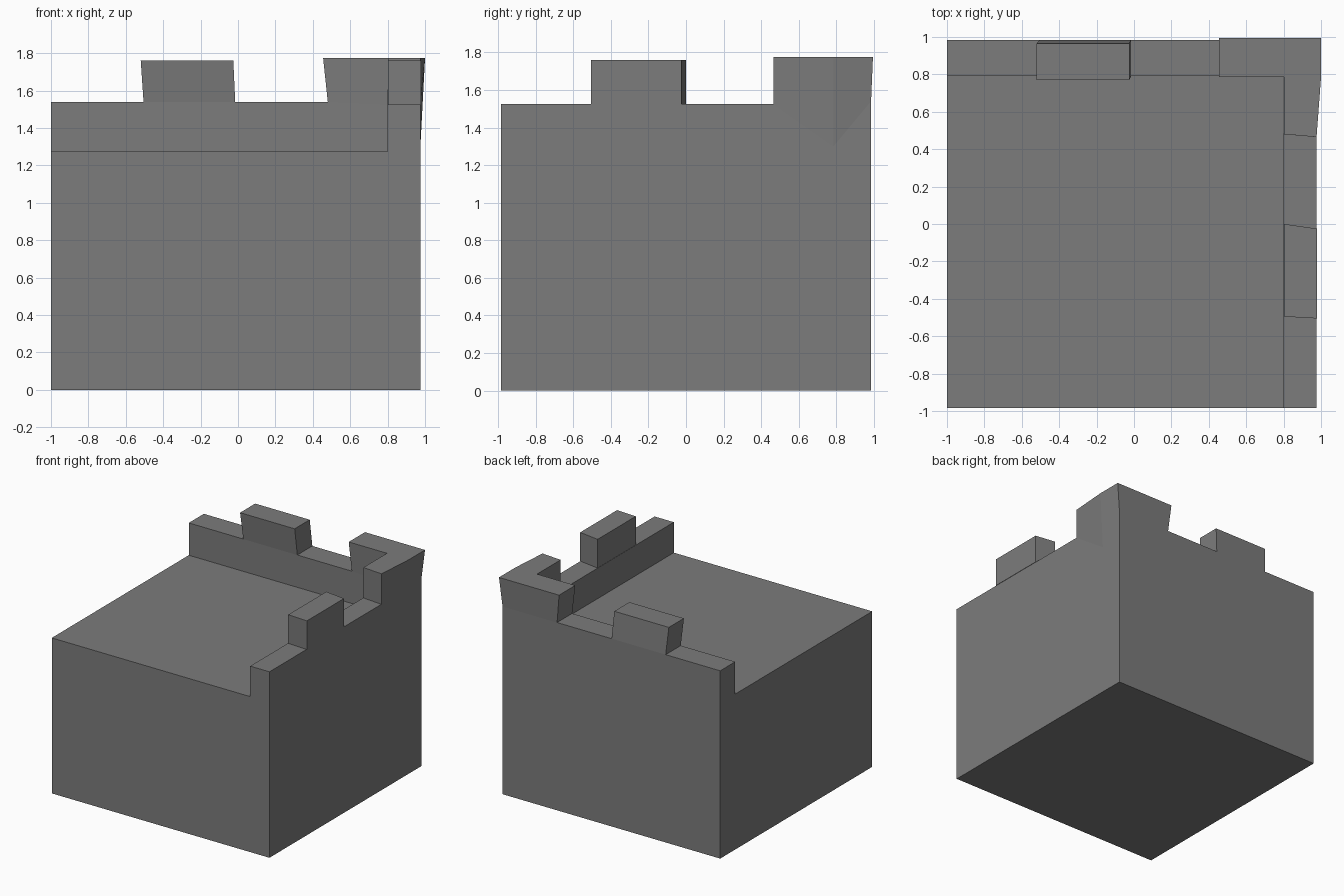
import bpy

if "Cube" in bpy.data.objects:
    bpy.data.objects.remove(bpy.data.objects["Cube"])

stone = bpy.data.materials.new("grey_stone")
stone.diffuse_color = (0.2, 0.2, 0.2, 1)
stone.use_nodes = True
stone.node_tree.nodes["Principled BSDF"].inputs["Base Color"].default_value = stone.diffuse_color


def loft(name, bottom, top):
    """Closed solid between two matching loops (counter-clockwise from above)."""
    n = len(bottom)
    faces = [tuple(range(n))[::-1], tuple(range(n, 2 * n))]
    faces += [(i, (i + 1) % n, n + (i + 1) % n, n + i) for i in range(n)]
    mesh = bpy.data.meshes.new(name)
    mesh.from_pydata(bottom + top, [], faces)
    mesh.materials.append(stone)
    obj = bpy.data.objects.new(name, mesh)
    bpy.context.collection.objects.link(obj)
    return obj


def at(points, z):
    return [(x, y, z) for x, y in points]


def rect(x0, x1, y0, y1):
    return [(x0, y0), (x1, y0), (x1, y1), (x0, y1)]


def block(name, x0, x1, y0, y1, z0, z1):
    r = rect(x0, x1, y0, y1)
    return loft(name, at(r, z0), at(r, z1))


L, R, F, B = -1.0, 0.975, -0.985, 0.985   # outer wall planes
DECK, BACK_TOP, SIDE_TOP = 1.275, 1.54, 1.525

# Tower body and the two parapet walls
block("tower_body", L, R, F, B, 0, DECK)
block("back_parapet", L, R, 0.79, B, DECK, BACK_TOP)
block("right_parapet", 0.80, R, F, 0.79, DECK, SIDE_TOP)

# Back merlon, leaning forward
loft("back_merlon", at(rect(-0.505, -0.015, 0.79, B), BACK_TOP),
     at(rect(-0.52, -0.025, 0.77, 0.965), 1.76))

# Right merlon with skewed ends
side = [(0.802, -0.495), (0.978, -0.505), (0.978, -0.025), (0.802, 0.0)]
loft("right_merlon", at(side, SIDE_TOP), at(side, 1.76))

# L-shaped corner merlon, flaring outward at the top
corner_base = [(0.48, 0.79, BACK_TOP), (0.80, 0.79, SIDE_TOP), (0.80, 0.48, SIDE_TOP),
               (R, 0.465, SIDE_TOP), (R, 0.785, 1.3), (R, B, BACK_TOP), (0.48, B, BACK_TOP)]
corner_top = [(0.455, 0.785), (0.802, 0.785), (0.802, 0.48), (0.976, 0.465),
              (1.0, 0.785), (1.0, 0.995), (0.455, 0.995)]
loft("corner_merlon", corner_base, at(corner_top, 1.775))
